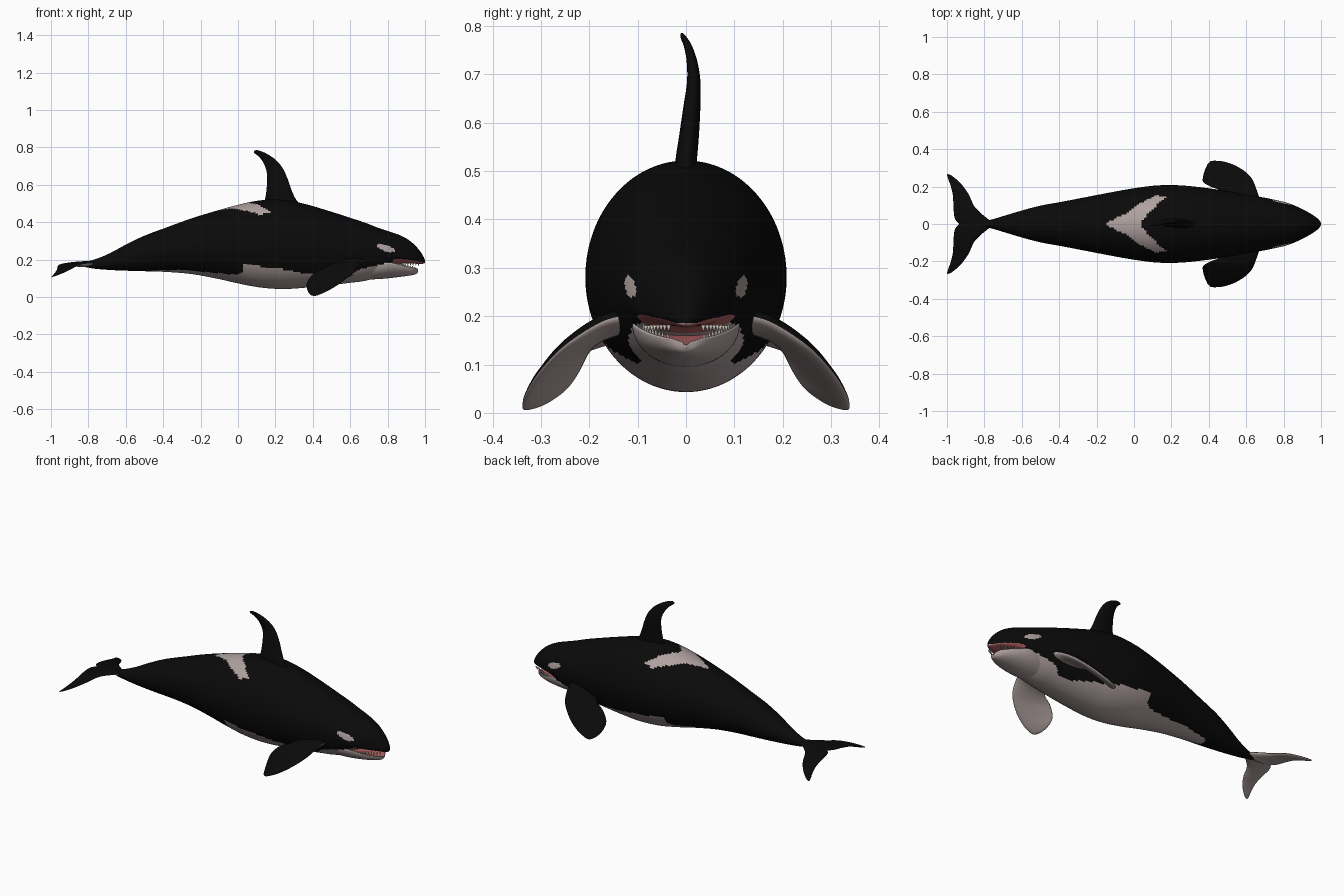
import bpy, bmesh, math
from mathutils import Vector

if "Cube" in bpy.data.objects:
    bpy.data.objects.remove(bpy.data.objects["Cube"], do_unlink=True)


def material(name, rgb):
    m = bpy.data.materials.new(name)
    m.use_nodes = True
    m.diffuse_color = (*rgb, 1)
    node = m.node_tree.nodes["Principled BSDF"]
    node.inputs["Base Color"].default_value = (*rgb, 1)
    node.inputs["Roughness"].default_value = 0.6
    return m


BLACK, WHITE, PINK, IVORY = range(4)
MATERIALS = [material("black_skin", (0.003, 0.003, 0.003)),
             material("pale_skin", (0.43, 0.36, 0.35)),
             material("pink_mouth", (0.45, 0.12, 0.12)),
             material("ivory_teeth", (0.55, 0.50, 0.46))]


def lookup(points, v, k=1):
    """Straight-line interpolation of column k against column 0."""
    if v <= points[0][0]:
        return points[0][k]
    for a, b in zip(points, points[1:]):
        if v <= b[0]:
            return a[k] + (b[k] - a[k]) * (v - a[0]) / (b[0] - a[0])
    return points[-1][k]


def smooth_rows(rows, steps):
    """Catmull-Rom interpolation through rows of numbers."""
    out = []
    last = len(rows) - 1
    for i in range(last):
        quad = [rows[max(i - 1, 0)], rows[i], rows[i + 1], rows[min(i + 2, last)]]
        for s in range(steps):
            t = s / steps
            out.append([0.5 * (2 * b + (c - a) * t + (2*a - 5*b + 4*c - d) * t**2
                               + (3*b - a - 3*c + d) * t**3)
                        for a, b, c, d in zip(*quad)])
    return out + [list(rows[-1])]


def finish(name, bm, rule, mirror=False):
    bmesh.ops.recalc_face_normals(bm, faces=bm.faces)
    bm.normal_update()
    for f in bm.faces:
        f.material_index = rule(f.calc_center_median(), f.normal)
        f.smooth = True
    mesh = bpy.data.meshes.new(name)
    bm.to_mesh(mesh)
    bm.free()
    for m in MATERIALS:
        mesh.materials.append(m)
    obj = bpy.data.objects.new(name, mesh)
    bpy.context.collection.objects.link(obj)
    if mirror:
        mod = obj.modifiers.new("mirror", 'MIRROR')
        mod.use_axis = (False, True, False)
    return obj


def skin(name, rings, rule, mirror=False):
    """Closed tube through rings of points."""
    bm = bmesh.new()
    loops = [[bm.verts.new(p) for p in ring] for ring in rings]
    n = len(loops[0])
    for a, b in zip(loops, loops[1:]):
        for i in range(n):
            j = (i + 1) % n
            bm.faces.new((a[i], a[j], b[j], b[i]))
    bm.faces.new(loops[0])
    bm.faces.new(loops[-1])
    return finish(name, bm, rule, mirror)


def trunk(name, stations, steps, sides, rule):
    """Loft along x; each station is x, top, bottom, half width, widest height."""
    rings = []
    for x, top, bot, hw, mid in smooth_rows(stations, steps):
        ring = []
        for i in range(sides):
            a = math.tau * i / sides
            s = math.sin(a)
            ring.append((x, hw * math.cos(a), mid + s * (top - mid if s > 0 else mid - bot)))
        rings.append(ring)
    return skin(name, rings, rule)


def blade(name, sections, rule, mirror=True, steps=8, sides=32):
    """Fin through sections of leading point, trailing point, thickness."""
    rows = smooth_rows([(*lead, *trail, thick) for lead, trail, thick in sections], steps)
    mids = [(Vector(r[:3]) + Vector(r[3:6])) / 2 for r in rows]
    rings = []
    for k, r in enumerate(rows):
        lead, trail = Vector(r[:3]), Vector(r[3:6])
        span = mids[min(k + 1, len(mids) - 1)] - mids[max(k - 1, 0)]
        normal = (lead - trail).cross(span).normalized()
        ring = []
        for i in range(sides):
            a = math.tau * i / sides
            c = (1 - math.cos(a)) / 2
            bulge = math.sin(a) * (1.15 - 0.5 * c) * r[6] / 2
            ring.append(lead.lerp(trail, c) + normal * bulge)
        rings.append(ring)
    return skin(name, rings, rule, mirror)


# Colour rules
BELLY = [(-.57, .12), (-.45, .143), (-.3, .145), (-.15, .132), (-.02, .12), (.025, .128),
         (.03, .175), (.07, .175), (.13, .162), (.22, .155), (.32, .13), (.42, .12),
         (.52, .10), (.6, .11), (.64, .145), (.72, .165), (.82, .188), (1, .186)]
SADDLE_BACK = [(0, -.15), (.02, -.12), (.05, -.05), (.11, .03), (.15, .11)]
SADDLE_FRONT = [(0, .03), (.06, .08), (.10, .12), (.15, .175)]


def body_rule(p, n):
    y = abs(p.y)
    if p.x > .83 and n.z < -.6:
        return PINK
    if p.z < lookup(BELLY, p.x):
        return WHITE
    if p.z > .35 and y < .15 and lookup(SADDLE_BACK, y) < p.x < lookup(SADDLE_FRONT, y):
        return WHITE
    u, v = p.x - .79, p.z - .262
    if (u / .05) ** 2 + ((v + .3 * u) / .017) ** 2 < 1:
        return WHITE
    return BLACK


def jaw_rule(p, n):
    if n.z > .3:
        return PINK
    return WHITE if p.z < lookup(BELLY, p.x) else BLACK


def underside_rule(p, n):
    return WHITE if n.z < -.12 else BLACK


# Body and upper head
BODY = [(-.84, .185, .165, .012, .175), (-.77, .20, .152, .022, .176),
        (-.69, .232, .145, .045, .188), (-.6, .28, .141, .072, .21),
        (-.5, .328, .138, .098, .233), (-.38, .373, .134, .12, .253),
        (-.25, .42, .123, .145, .27), (-.12, .46, .10, .17, .278),
        (0, .493, .073, .191, .28), (.12, .517, .051, .206, .28),
        (.24, .52, .043, .207, .28), (.36, .497, .05, .196, .275),
        (.48, .462, .062, .179, .262), (.59, .427, .075, .16, .25),
        (.68, .397, .087, .144, .243), (.75, .37, .11, .13, .235),
        (.81, .35, .155, .116, .225), (.86, .333, .176, .098, .215),
        (.905, .31, .178, .077, .208), (.945, .278, .178, .055, .204),
        (.975, .243, .177, .035, .20), (.993, .213, .179, .017, .195), (1, .195, .185, .003, .19)]
trunk("body", BODY, 9, 112, body_rule)

# Lower jaw with hollow mouth floor
JAW = [(.6, .14, .10, .07, .16), (.68, .15, .094, .098, .17), (.75, .155, .096, .11, .18),
       (.81, .16, .101, .109, .185), (.86, .155, .107, .094, .175), (.9, .147, .112, .075, .166),
       (.935, .141, .118, .053, .159), (.955, .139, .125, .03, .154), (.963, .141, .135, .006, .147)]
trunk("lower_jaw", JAW, 6, 56, jaw_rule)

# Teeth along both jaws
bm = bmesh.new()
for stations, reach, lean, z_off in ((JAW, .945, .9, .001), (BODY, .965, .86, -.024)):
    for i in range(9):
        x = .85 + (reach - .85) * i / 8
        z = lookup(stations, x, 4 if stations is JAW else 2) + (.001 if stations is JAW else -.003)
        for side in (-1, 1):
            cone = bmesh.ops.create_cone(bm, cap_ends=True, segments=8, depth=.014,
                                         radius1=.0045, radius2=.001)
            flip = 1 if stations is JAW else -1
            for v in cone["verts"]:
                v.co = Vector((x + v.co.x, side * lean * lookup(stations, x, 3) + v.co.y,
                               z + flip * v.co.z))
finish("teeth", bm, lambda p, n: IVORY)

# Dorsal fin, curved back and slightly to one side
blade("dorsal_fin", [
    ((.37, 0, .46), (.13, 0, .46), .05), ((.315, 0, .515), (.143, 0, .515), .048),
    ((.287, .006, .57), (.152, .006, .57), .044), ((.266, .012, .63), (.156, .012, .63), .038),
    ((.238, .016, .69), (.152, .016, .675), .03), ((.20, .012, .735), (.137, .012, .715), .023),
    ((.15, .002, .768), (.115, .004, .747), .016), ((.105, -.008, .785), (.09, -.007, .768), .008),
    ((.088, -.01, .782), (.084, -.01, .776), .003)],
    lambda p, n: BLACK, mirror=False)

# Flippers
blade("flippers", [
    ((.68, .10, .205), (.51, .11, .18), .05), ((.66, .17, .19), (.465, .175, .155), .046),
    ((.625, .25, .14), (.41, .20, .13), .04), ((.56, .303, .085), (.372, .222, .085), .032),
    ((.49, .331, .04), (.368, .247, .05), .024), ((.435, .338, .014), (.378, .285, .022), .015),
    ((.41, .336, .007), (.392, .318, .009), .005)], underside_rule)

# Tail flukes
blade("tail_flukes", [
    ((-.74, 0, .18), (-.935, 0, .172), .032), ((-.785, .03, .18), (-.958, .03, .171), .028),
    ((-.85, .09, .172), (-.965, .085, .162), .022), ((-.885, .16, .155), (-.968, .15, .146), .017),
    ((-.925, .215, .135), (-.979, .20, .129), .012), ((-.97, .255, .116), (-.992, .237, .114), .007),
    ((-.995, .267, .108), (-1, .262, .107), .002)], underside_rule)
